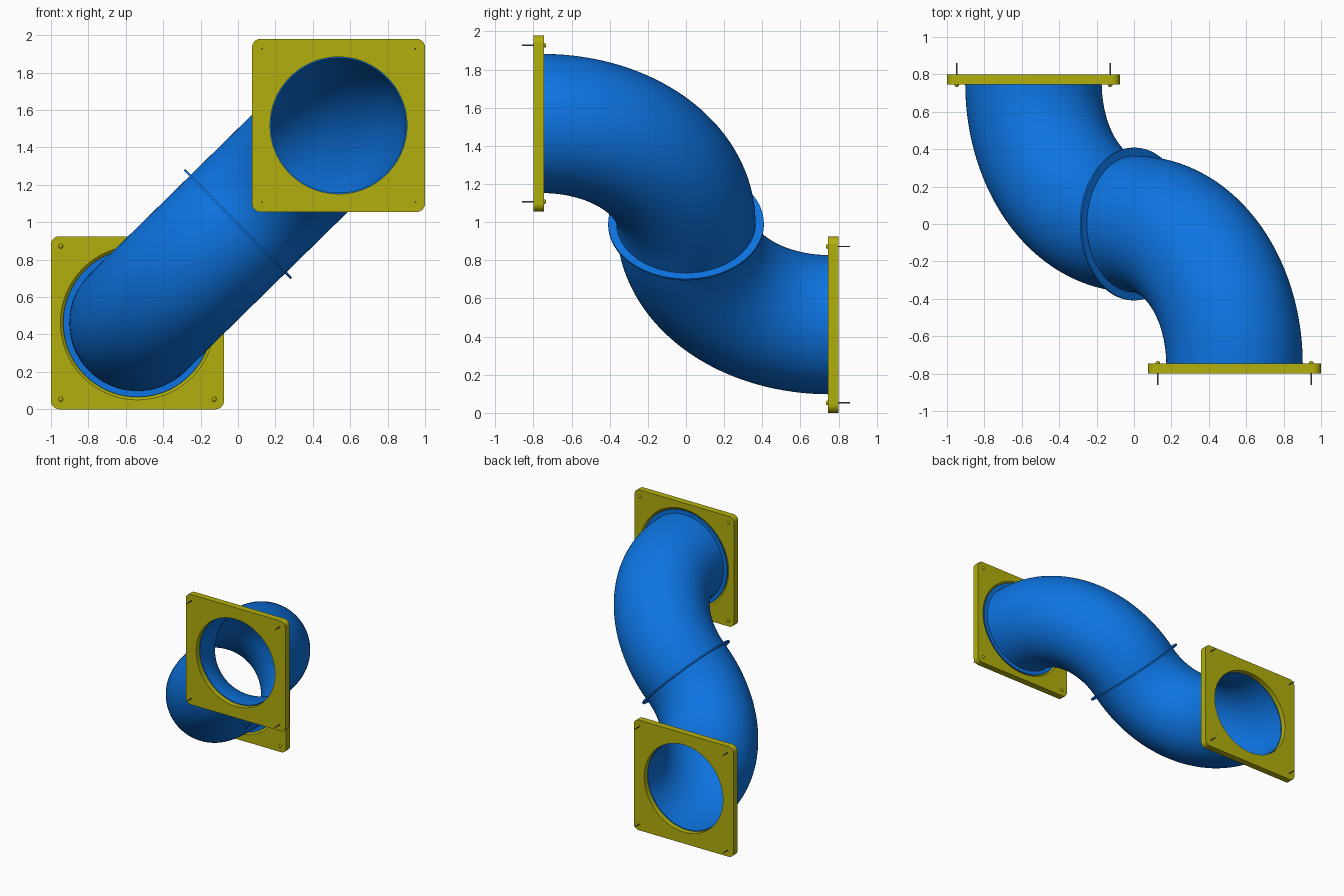
import bpy, bmesh, math
from mathutils import Vector

if "Cube" in bpy.data.objects:
    bpy.data.objects.remove(bpy.data.objects["Cube"])

N = 96                                   # segments round each pipe
MID = Vector((0, 0, 0.99))               # centre joint
OFF = Vector((0.5375, 0, 0.5275))        # joint centre to plate centre, in x and z
D, BEND = OFF.normalized(), OFF.length   # bend direction and bend radius
X, Y, Z = Vector((1, 0, 0)), Vector((0, 1, 0)), Vector((0, 0, 1))
SIDE = D.cross(Y)
Y_IN, Y_OUT = -0.745, -0.80              # plate faces
HALF, FILLET = 0.4625, 0.045             # plate half size and corner radius


def material(name, col):
    m = bpy.data.materials.new(name)
    m.diffuse_color = (*col, 1)
    m.use_nodes = True
    m.node_tree.nodes["Principled BSDF"].inputs["Base Color"].default_value = m.diffuse_color
    return m


BLUE = material("pipe blue", (0.004, 0.175, 0.76))
YELLOW = material("plate yellow", (0.45, 0.43, 0.004))
GREY = material("screw grey", (0.16, 0.17, 0.20))


def ring(c, u, v, r, n=N):
    return [c + r * (math.cos(a) * u + math.sin(a) * v)
            for a in (2 * math.pi * (i + 0.5) / n for i in range(n))]


def rounded_square(c):
    pts, per = [], N // 4
    for q in range(4):
        cx, cz = ((1, 1), (-1, 1), (-1, -1), (1, -1))[q]
        for i in range(per):
            a = math.pi / 2 * (q + i / (per - 1))
            pts.append(c + X * (cx * (HALF - FILLET) + FILLET * math.cos(a))
                       + Z * (cz * (HALF - FILLET) + FILLET * math.sin(a)))
    return pts


def skin(name, loops, mat, s, closed=True):
    """Join loops of points into a surface; s = -1 gives the opposite half."""
    bm = bmesh.new()
    rows = [[bm.verts.new(MID + s * p) for p in loop] for loop in loops]
    n = len(rows[0])
    pairs = list(zip(rows, rows[1:])) + ([(rows[-1], rows[0])] if closed else [])
    for a, b in pairs:
        for i in range(n):
            j = (i + 1) % n
            bm.faces.new((a[i], a[j], b[j], b[i]))
    if not closed:
        bm.faces.new(rows[0])
        bm.faces.new(rows[-1])
    bmesh.ops.recalc_face_normals(bm, faces=bm.faces)
    me = bpy.data.meshes.new(name)
    bm.to_mesh(me)
    bm.free()
    me.materials.append(mat)
    me.shade_smooth()
    me.set_sharp_from_angle(angle=math.radians(30))
    ob = bpy.data.objects.new(name, me)
    bpy.context.collection.objects.link(ob)


def elbow_ring(t, r):
    out = math.sin(t) * D + math.cos(t) * Y
    return ring(BEND * (out - Y), out, SIDE, r)


for s, tag in ((1, "upper"), (-1, "lower")):
    # quarter bend pipe with a thin wall
    steps = [math.pi / 2 * i / 40 for i in range(41)]
    skin(tag + "_elbow", [elbow_ring(t, 0.365) for t in steps]
         + [elbow_ring(t, 0.360) for t in reversed(steps)], BLUE, s)

    # thin flange at the centre joint
    skin(tag + "_joint_flange", [ring(D * h, Y, SIDE, r) for h, r in
         ((0, 0.361), (0, 0.408), (0.006, 0.408), (0.006, 0.361))], BLUE, s)

    # flange seated in the plate recess
    skin(tag + "_end_flange", [ring(OFF + Y * y, X, Z, r) for y, r in
         ((-0.747, 0.361), (-0.747, 0.397), (-0.757, 0.397), (-0.757, 0.361))], BLUE, s)

    # square mounting plate with chamfered recess and round opening
    def circ(y, r):
        return ring(OFF + Y * y, X, Z, r)
    skin(tag + "_plate", [
        circ(Y_OUT, 0.366), rounded_square(OFF + Y * Y_OUT),
        rounded_square(OFF + Y * Y_IN), circ(Y_IN, 0.412),
        circ(Y_IN - 0.012, 0.398), circ(Y_IN - 0.012, 0.366)], YELLOW, s)

    # corner screws: domed head inside, thin shaft sticking out
    for i, (sx, sz) in enumerate(((1, 1), (-1, 1), (-1, -1), (1, -1))):
        c = OFF + 0.41 * (sx * X + sz * Z)
        head = [(Y_IN - 0.004, 0.0125), (Y_IN + 0.003, 0.0125), (Y_IN + 0.008, 0.010),
                (Y_IN + 0.011, 0.006), (Y_IN + 0.012, 0.001)]
        skin(f"{tag}_screw_head_{i}", [ring(c + Y * y, X, Z, r, 20) for y, r in head],
             YELLOW, s, False)
        skin(f"{tag}_screw_shaft_{i}", [ring(c + Y * y, X, Z, 0.004, 12)
             for y in (Y_IN, -0.86)], GREY, s, False)
